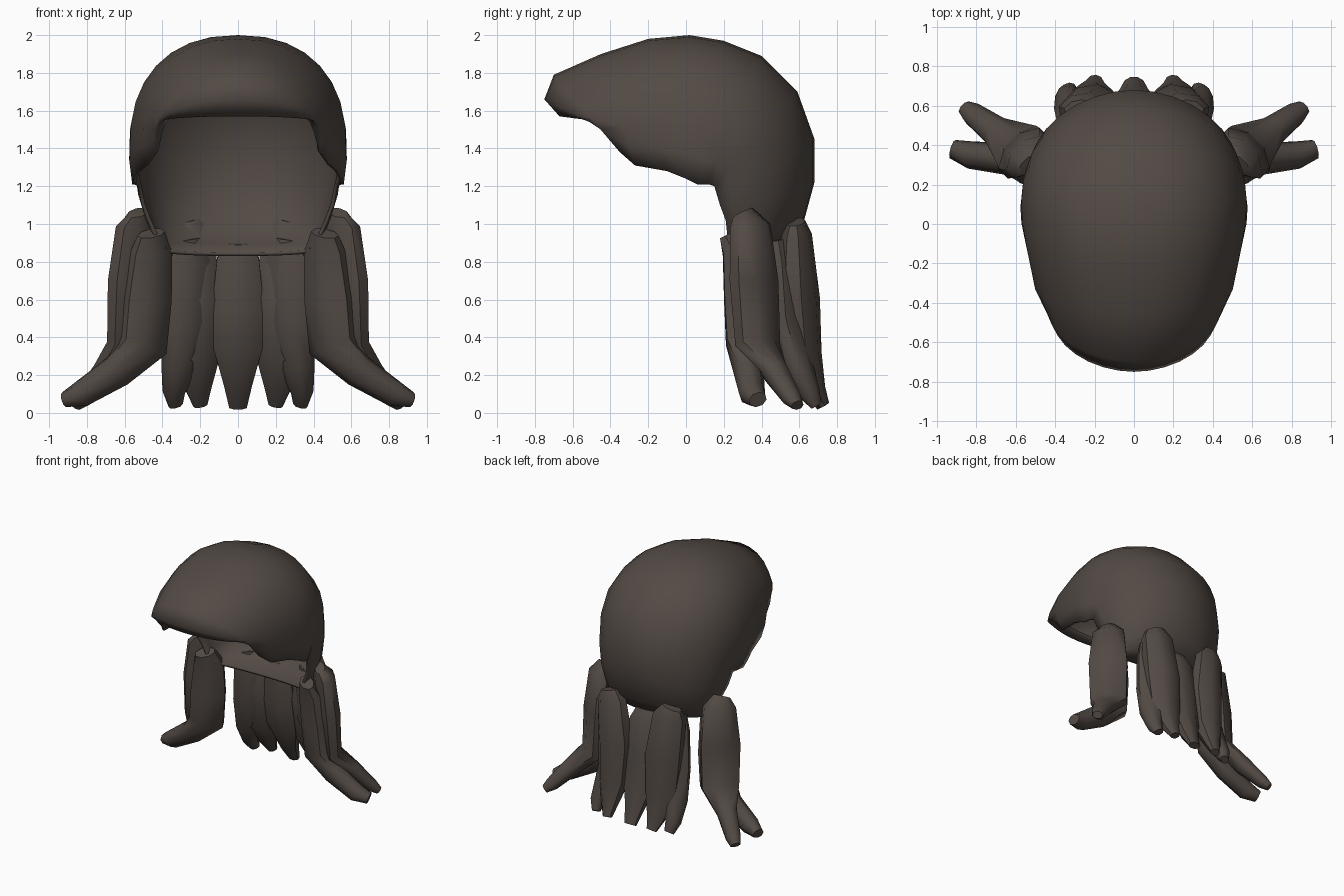
import bpy, bmesh, math
from mathutils import Vector

old = bpy.data.objects.get("Cube")
if old:
    bpy.data.objects.remove(old)

hair = bpy.data.materials.new("dark brown hair")
hair.use_nodes = True
colour = (0.085, 0.068, 0.058, 1)
hair.diffuse_color = colour
hair.node_tree.nodes["Principled BSDF"].inputs["Base Color"].default_value = colour


def make_object(name, bm, angle):
    bmesh.ops.recalc_face_normals(bm, faces=bm.faces)
    mesh = bpy.data.meshes.new(name)
    bm.to_mesh(mesh)
    bm.free()
    mesh.materials.append(hair)
    obj = bpy.data.objects.new(name, mesh)
    bpy.context.collection.objects.link(obj)
    bpy.ops.object.select_all(action='DESELECT')
    obj.select_set(True)
    bpy.context.view_layer.objects.active = obj
    bpy.ops.object.shade_smooth_by_angle(angle=math.radians(angle))
    return obj


def power(v, e):
    return math.copysign(abs(v) ** e, v)


# Hair cap: each section arches from the side rim over the middle line
# (middle y, middle z, rim x, rim y, rim z, roundness), from the brim to the nape
SECTIONS = [
    (-.58, 1.57, .36, -.44, 1.56, 1), (-.67, 1.57, .38, -.44, 1.54, 1),
    (-.75, 1.66, .40, -.41, 1.49, 1.05), (-.70, 1.79, .43, -.35, 1.38, 1.05),
    (-.45, 1.90, .49, -.27, 1.31, .95), (-.20, 1.98, .53, -.10, 1.28, .9),
    (.02, 2.0, .555, 0, 1.24, .87), (.20, 1.97, .56, .06, 1.21, .87),
    (.40, 1.89, .55, .12, 1.21, .9), (.59, 1.70, .53, .15, 1.20, .97),
    (.68, 1.45, .51, .18, 1.10, 1.05), (.68, 1.22, .48, .21, 1.02, 1.05),
    (.62, 1.0, .44, .22, .93, 1), (.52, .88, .41, .23, .88, 1),
    (.34, .83, .39, .24, .86, 1)]
STEPS, REACH = 18, math.radians(105)
bm = bmesh.new()
rows = []
for my, mz, rx, ry, rz, e in SECTIONS:
    low = power(math.cos(REACH), e)
    row = []
    for i in range(STEPS + 1):
        t = REACH * (2 * i / STEPS - 1)
        f = (power(math.cos(t), e) - low) / (1 - low)
        x = rx * power(math.sin(t), e) / math.sin(REACH) ** e
        row.append(bm.verts.new((x, ry + (my - ry) * f, rz + (mz - rz) * f)))
    rows.append(row)
for a, b in zip(rows, rows[1:]):
    for i in range(STEPS):
        bm.faces.new((a[i], a[i + 1], b[i + 1], b[i]))
cap = make_object("hair_cap", bm, 80)
# Make sure the shell thickens inward
crown = max(cap.data.polygons, key=lambda p: p.center.z)
if crown.normal.z < 0:
    cap.data.flip_normals()
shell = cap.modifiers.new("thickness", 'SOLIDIFY')
shell.thickness = .02
shell.offset = -1


# Hair locks: flattened eight-sided tubes along a path of (x, y, z, width, depth),
# turned to lie along the head
def lock(name, turn, path, side=1, sides=8):
    bm = bmesh.new()
    pts = [Vector(p[:3]) for p in path]
    outward = Vector((math.sin(math.radians(turn)), math.cos(math.radians(turn)), 0))
    rings = []
    for k, p in enumerate(pts):
        along = (pts[min(k + 1, len(pts) - 1)] - pts[max(k - 1, 0)]).normalized()
        across = along.cross(outward).normalized()
        deep = across.cross(along)
        ring = []
        for j in range(sides):
            a = 2 * math.pi * (j + .5) / sides
            v = (p + across * (path[k][3] * math.cos(a))
                 + deep * (path[k][4] * math.sin(a)))
            ring.append(bm.verts.new((v.x * side, v.y, v.z)))
        rings.append(ring)
    for a, b in zip(rings, rings[1:]):
        for j in range(sides):
            n = (j + 1) % sides
            bm.faces.new((a[j], a[n], b[n], b[j]))
    bm.faces.new(rings[0])
    bm.faces.new(rings[-1])
    make_object(name, bm, 50)


LOCKS = {
    "front_lock": (30, [
        (.46, .23, .95, .08, .05), (.46, .28, .85, .12, .08),
        (.48, .30, .6, .14, .09), (.50, .31, .36, .14, .09),
        (.64, .33, .22, .09, .08), (.83, .35, .10, .07, .07),
        (.92, .38, .07, .04, .05)]),
    "side_lock": (45, [
        (.53, .30, 1.06, .07, .04), (.54, .34, .99, .13, .08),
        (.56, .36, .7, .16, .09), (.575, .38, .36, .15, .08),
        (.70, .47, .22, .08, .07), (.82, .56, .08, .06, .05),
        (.86, .59, .04, .04, .03)]),
    "outer_back_lock": (10, [
        (.28, .58, 1.01, .08, .05), (.26, .585, .94, .13, .08),
        (.22, .59, .6, .15, .12), (.22, .62, .3, .13, .10),
        (.21, .69, .12, .07, .05), (.20, .73, .04, .04, .03)]),
    "inner_back_lock": (20, [
        (.27, .50, .92, .08, .04), (.26, .52, .8, .12, .07),
        (.27, .54, .5, .13, .08), (.31, .59, .25, .10, .08),
        (.34, .65, .11, .06, .06), (.33, .69, .04, .04, .03)]),
}
for name, (turn, path) in LOCKS.items():
    for label, side in (("left_", 1), ("right_", -1)):
        lock(label + name, turn, path, side)
lock("middle_lock", 0, [
    (0, .52, .90, .08, .04), (0, .54, .82, .12, .07),
    (0, .56, .55, .15, .09), (0, .59, .35, .14, .09),
    (0, .66, .15, .08, .06), (0, .72, .03, .05, .03)])
